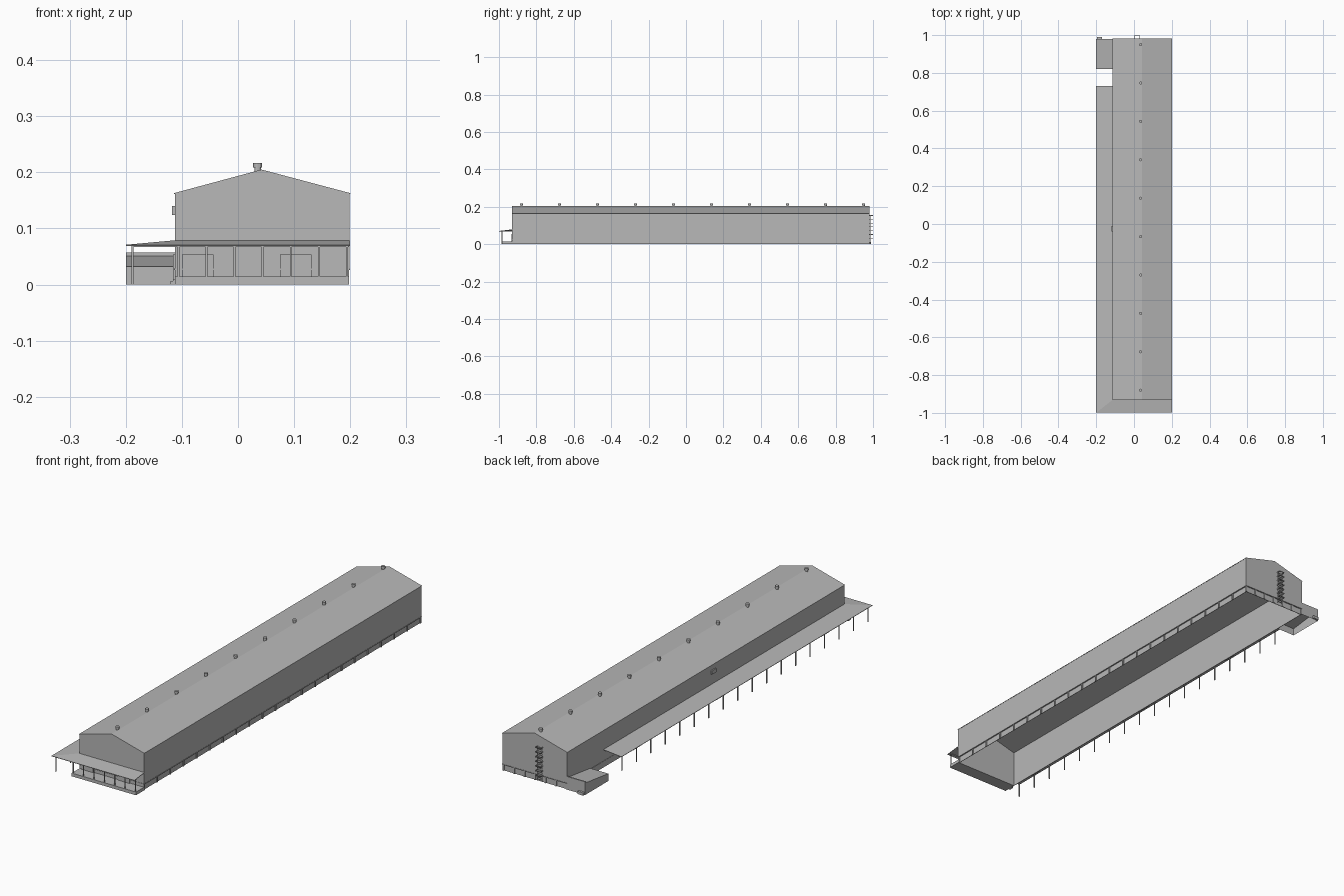
import bpy, bmesh, math
from mathutils import Vector

if "Cube" in bpy.data.objects:
    bpy.data.objects.remove(bpy.data.objects["Cube"], do_unlink=True)

# One grey for the whole building
grey = bpy.data.materials.new("plain_grey")
grey.use_nodes = True
colour = (0.48, 0.48, 0.48, 1)
grey.diffuse_color = colour
grey.node_tree.nodes["Principled BSDF"].inputs["Base Color"].default_value = colour


def finish(name, bm):
    mesh = bpy.data.meshes.new(name)
    bm.to_mesh(mesh)
    bm.free()
    mesh.materials.append(grey)
    ob = bpy.data.objects.new(name, mesh)
    bpy.context.collection.objects.link(ob)
    return ob


def add_box(bm, lo, hi):
    made = bmesh.ops.create_cube(bm, size=1)["verts"]
    lo, hi = Vector(lo), Vector(hi)
    for v in made:
        v.co = (lo + hi) / 2 + v.co * (hi - lo)


def boxes(name, pairs):
    bm = bmesh.new()
    for lo, hi in pairs:
        add_box(bm, lo, hi)
    return finish(name, bm)


def sheet(name, points, faces, thickness=0):
    bm = bmesh.new()
    vs = [bm.verts.new(p) for p in points]
    for f in faces:
        bm.faces.new([vs[i] for i in f])
    bmesh.ops.recalc_face_normals(bm, faces=bm.faces)
    ob = finish(name, bm)
    if thickness:
        mod = ob.modifiers.new("thickness", "SOLIDIFY")
        mod.thickness = thickness
        mod.offset = 0
    return ob


def spread(a, b, count):
    return [a + (b - a) * i / (count - 1) for i in range(count)]


# Main hall dimensions
L, R, F, B = -0.112, 0.198, -0.93, 0.98
SILL, EAVE, RIDGE, RX = 0.028, 0.162, 0.203, 0.042

# Hall walls: gabled ends and long sides, open underneath
outline = [(L, SILL), (L, EAVE), (RX, RIDGE), (R, EAVE), (R, SILL)]
pts = [(x, y, z) for y in (F, B) for x, z in outline]
sheet("hall_walls", pts, [(4, 3, 2, 1, 0), (5, 6, 7, 8, 9), (0, 1, 6, 5), (3, 4, 9, 8)], 0.002)

# Pitched roof
edge = [(L - 0.002, EAVE), (RX, RIDGE + 0.001), (R + 0.002, EAVE)]
pts = [(x, y, z) for y in (F - 0.001, B + 0.001) for x, z in edge]
sheet("roof", pts, [(0, 1, 4, 3), (1, 2, 5, 4)], 0.002)

# Recessed base wall below the sill
d = 0.006
boxes("base_wall", [
    ((L, F, 0), (L + 0.002, B, SILL)),
    ((R - d, F, 0), (R - d + 0.002, B, SILL)),
    ((L, F, 0), (R, F + 0.002, SILL)),
    ((L, B - d, 0), (R, B - d + 0.002, SILL)),
])

# Piers between the base panels and the sill running round the hall
piers = [((R - d, y - 0.003, 0), (R, y + 0.003, SILL)) for y in spread(F + 0.003, B - 0.003, 22)]
piers += [((x - 0.003, B - d, 0), (x + 0.003, B, SILL)) for x in spread(L + 0.003, R - 0.003, 7)]
boxes("base_piers", piers)
boxes("sill", [
    ((R - d, F, SILL - 0.002), (R + 0.002, B, SILL + 0.001)),
    ((L - 0.002, F, SILL - 0.002), (L + 0.002, B, SILL + 0.001)),
    ((L, F - 0.002, SILL - 0.002), (R, F + 0.002, SILL + 0.001)),
    ((L, B - d, SILL - 0.002), (R, B + 0.002, SILL + 0.001)),
])

# Doors on the front and on the canopy side
boxes("front_doors", [((x, F - 0.004, 0.014), (x + 0.056, F, 0.054)) for x in (-0.1, 0.075)])
boxes("side_doors", [((L - 0.004, y, 0), (L, y + 0.06, 0.054)) for y in (-0.82, -0.1, 0.47)])

# Loading dock with end steps
boxes("front_dock", [((L, -0.985, 0), (R, F, 0.014))])
boxes("dock_steps", [((L - 0.004 * i, -0.965, 0), (L, -0.945, 0.014 - 0.004 * i)) for i in (1, 2)])

# Wraparound canopy with a hipped corner
HI, LO, END = 0.078, 0.070, 0.73
sheet("canopy", [(0.2, F, HI), (L, F, HI), (L, END, HI),
                 (0.2, -0.999, LO), (-0.2, -0.999, LO), (-0.2, END, LO)],
      [(0, 1, 4, 3), (1, 2, 5, 4)], 0.002)

# Canopy posts and the beams above them
p = 0.0017
boxes("side_posts", [((-0.188 - p, y - p, 0), (-0.188 + p, y + p, LO))
                     for y in spread(-0.985, 0.71, 18)])
boxes("front_posts", [((x - p, -0.983 - p, 0.014), (x + p, -0.983 + p, LO + 0.001))
                      for x in spread(-0.106, 0.194, 7)])
boxes("canopy_beams", [
    ((-0.19, -0.987, LO - 0.003), (-0.186, END, LO)),
    ((-0.19, -0.985, LO - 0.003), (R, -0.981, LO)),
])

# Low annex with a roof falling to the front
a0, a1, low, high = 0.82, 0.98, 0.032, 0.052
prof = [(a0, 0), (a0, low), (a1, high), (a1, 0)]
pts = [(x, y, z) for x in (-0.2, L) for y, z in prof]
sheet("annex", pts, [(0, 1, 2, 3), (4, 5, 6, 7), (0, 1, 5, 4), (1, 2, 6, 5), (2, 3, 7, 6)])
boxes("annex_parapet", [((-0.2, a1 - 0.006, 0.048), (L, a1, 0.057))])
boxes("annex_back_step", [((-0.197, a1, 0), (-0.17, 0.99, 0.012))])

# Ridge ventilators: stem and wider cap
bm = bmesh.new()
for y in spread(-0.88, 0.95, 10):
    for r, z0, z1 in ((0.006, 0.196, 0.210), (0.008, 0.209, 0.217)):
        made = bmesh.ops.create_cone(bm, cap_ends=True, segments=12, radius1=r, radius2=r,
                                     depth=z1 - z0)["verts"]
        bmesh.ops.translate(bm, vec=(0.035, y, (z0 + z1) / 2), verts=made)
finish("ridge_vents", bm)

# Caged ladder on the back wall
cx, w, t = 0.015, 0.012, 0.001
ladder = [((cx + s * w - t, 0.984, 0.005), (cx + s * w + t, 0.986, 0.155)) for s in (-1, 1)]
ladder += [((cx - w, 0.984, z), (cx + w, 0.986, z + 0.002)) for z in spread(0.01, 0.15, 18)]
for z in spread(0.03, 0.152, 7):
    ladder += [((cx - w, 0.998, z), (cx + w, 1.0, z + 0.003))]
    ladder += [((cx + s * w - t, 0.98, z), (cx + s * w + t, 1.0, z + 0.003)) for s in (-1, 1)]
boxes("back_ladder", ladder)

# Wall box on the canopy side
boxes("wall_box", [((L - 0.006, -0.04, 0.124), (L, -0.01, 0.14))])
